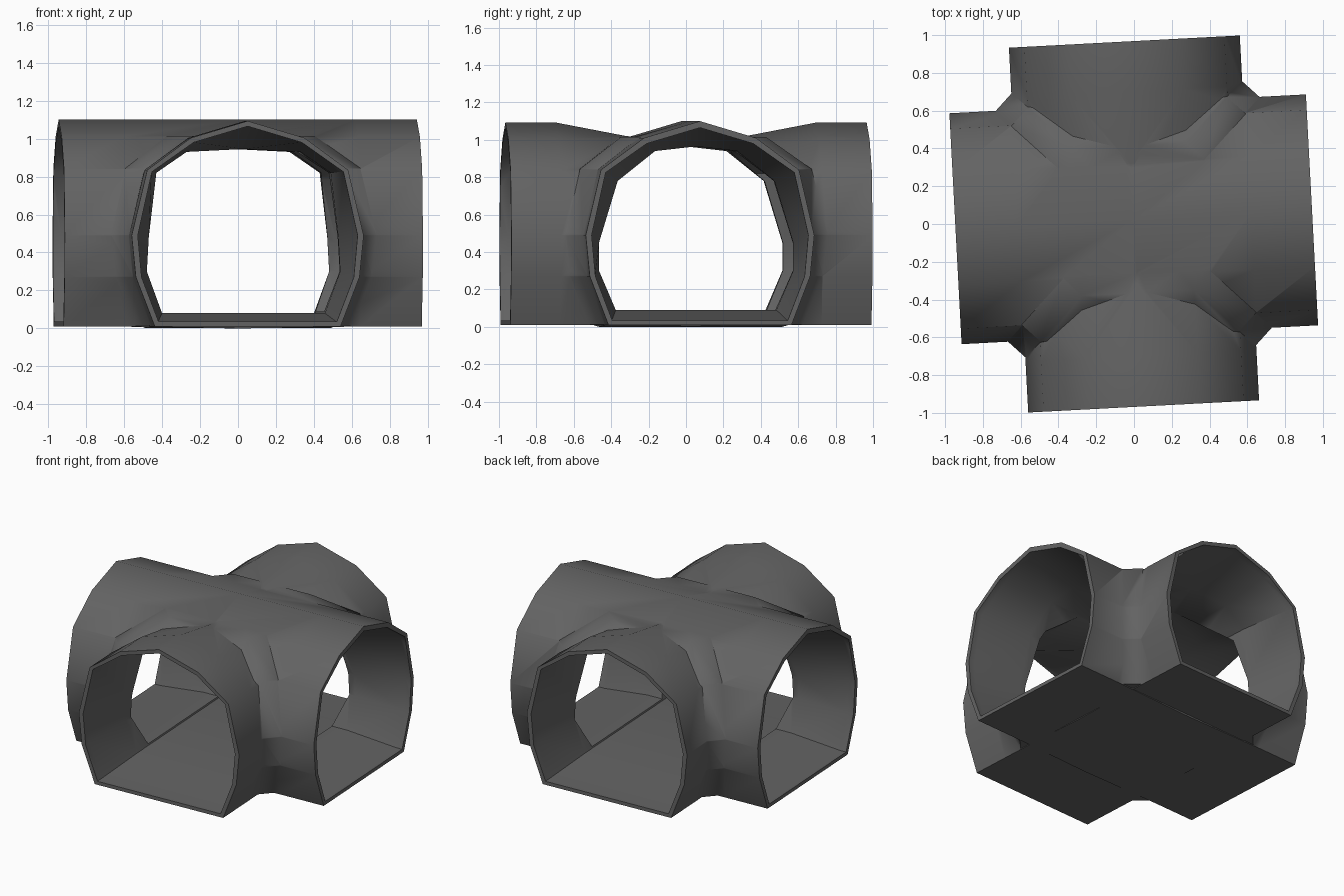
import bpy, bmesh, math
from mathutils import Matrix

if "Cube" in bpy.data.objects:
    bpy.data.objects.remove(bpy.data.objects["Cube"])

stone = bpy.data.materials.new("dark grey")
stone.diffuse_color = (0.125, 0.125, 0.125, 1)
stone.use_nodes = True
stone.node_tree.nodes["Principled BSDF"].inputs["Base Color"].default_value = stone.diffuse_color

TURN = math.radians(3.03)
# half profiles (half width, height), from the floor corner up to the ridge
OUTER = [(0.49, 0.01), (0.59, 0.27), (0.612, 0.49), (0.53, 0.84), (0.30, 1.01), (0, 1.10)]
RIM = [(0.47, 0.035), (0.56, 0.27), (0.58, 0.49), (0.505, 0.825), (0.285, 0.98), (0, 1.065)]
ROUND = [(0.43, 0.09), (0.52, 0.30), (0.52, 0.45), (0.42, 0.78), (0.22, 0.94), (0, 0.965)]
SQUARE = [(0.43, 0.08), (0.51, 0.30), (0.50, 0.48), (0.46, 0.82), (0.30, 0.93), (0, 0.945)]


def squash(profile, top):
    k = top / profile[-1][1]
    return [(w, z * k if z > 0.5 else z) for w, z in profile]


def floor_at(profile, z):
    return [(profile[0][0], z)] + profile[1:]


def skin(name, rings):
    """Closed solid through rings with equal point counts."""
    bm = bmesh.new()
    loops = [[bm.verts.new(p) for p in r] for r in rings]
    n = len(loops[0])
    for a, b in zip(loops, loops[1:]):
        for i in range(n):
            j = (i + 1) % n
            bm.faces.new((a[i], a[j], b[j], b[i]))
    bm.faces.new(loops[0])
    bm.faces.new(loops[-1])
    bmesh.ops.triangulate(bm, faces=bm.faces[:])
    bmesh.ops.recalc_face_normals(bm, faces=bm.faces[:])
    me = bpy.data.meshes.new(name)
    bm.to_mesh(me)
    bm.free()
    me.materials.append(stone)
    ob = bpy.data.objects.new(name, me)
    bpy.context.collection.objects.link(ob)
    return ob


def tunnel(name, half_stations, offset=0.0, along_y=False):
    """Symmetric tunnel from (distance, half profile) stations, end to middle."""
    full = [(-s, p) for s, p in half_stations] + [(s, p) for s, p in reversed(half_stations) if s > 0]
    rings = []
    for s, p in full:
        section = p + [(-w, z) for w, z in reversed(p[:-1])]
        rings.append([(-w, s, z) if along_y else (s, w + offset, z) for w, z in section])
    return skin(name, rings)


def combine(target, other, operation):
    m = target.modifiers.new(operation.lower(), 'BOOLEAN')
    m.operation, m.solver, m.object = operation, 'EXACT', other
    bpy.context.view_layer.objects.active = target
    bpy.ops.object.modifier_apply(modifier=m.name)
    bpy.data.objects.remove(other)


# outer shells: side-to-side tunnel, and front-to-back tunnel dipping at the crossing
junction = tunnel("tunnel_junction", [(0.945, OUTER), (0.62, OUTER), (0, floor_at(OUTER, 0.0))], 0.025)
cross = tunnel("cross_tunnel", [(0.967, squash(OUTER, 1.093)), (0.70, squash(OUTER, 1.093)),
                                (0.32, squash(OUTER, 1.02)), (0, floor_at(squash(OUTER, 1.0), 0.002))],
               along_y=True)
combine(junction, cross, 'UNION')

# fillets softening the four inner corners
F = 0.09
rings = []
for w, z in OUTER[:-1]:
    a, b = w - 0.003, w + F
    rings.append([(x, y + 0.025, z + 0.004) for x, y in
                  ((a, b), (-a, b), (-b, a), (-b, -a), (-a, -b), (a, -b), (b, -a), (b, a))])
combine(junction, skin("corner_fillets", rings), 'UNION')

# hollow passages, with walls thicker toward the middle
passage = tunnel("passage", [(0.97, RIM), (0.90, RIM), (0.55, ROUND), (0, ROUND)], 0.025)
combine(junction, passage, 'DIFFERENCE')
passage = tunnel("cross_passage", [(0.99, RIM), (0.92, RIM), (0.55, SQUARE), (0, SQUARE)], along_y=True)
combine(junction, passage, 'DIFFERENCE')

# the whole piece stands slightly turned
junction.data.transform(Matrix.Rotation(TURN, 4, 'Z'))
bpy.ops.object.select_all(action='DESELECT')
junction.select_set(True)
bpy.context.view_layer.objects.active = junction
bpy.ops.object.shade_smooth_by_angle(angle=math.radians(48))
